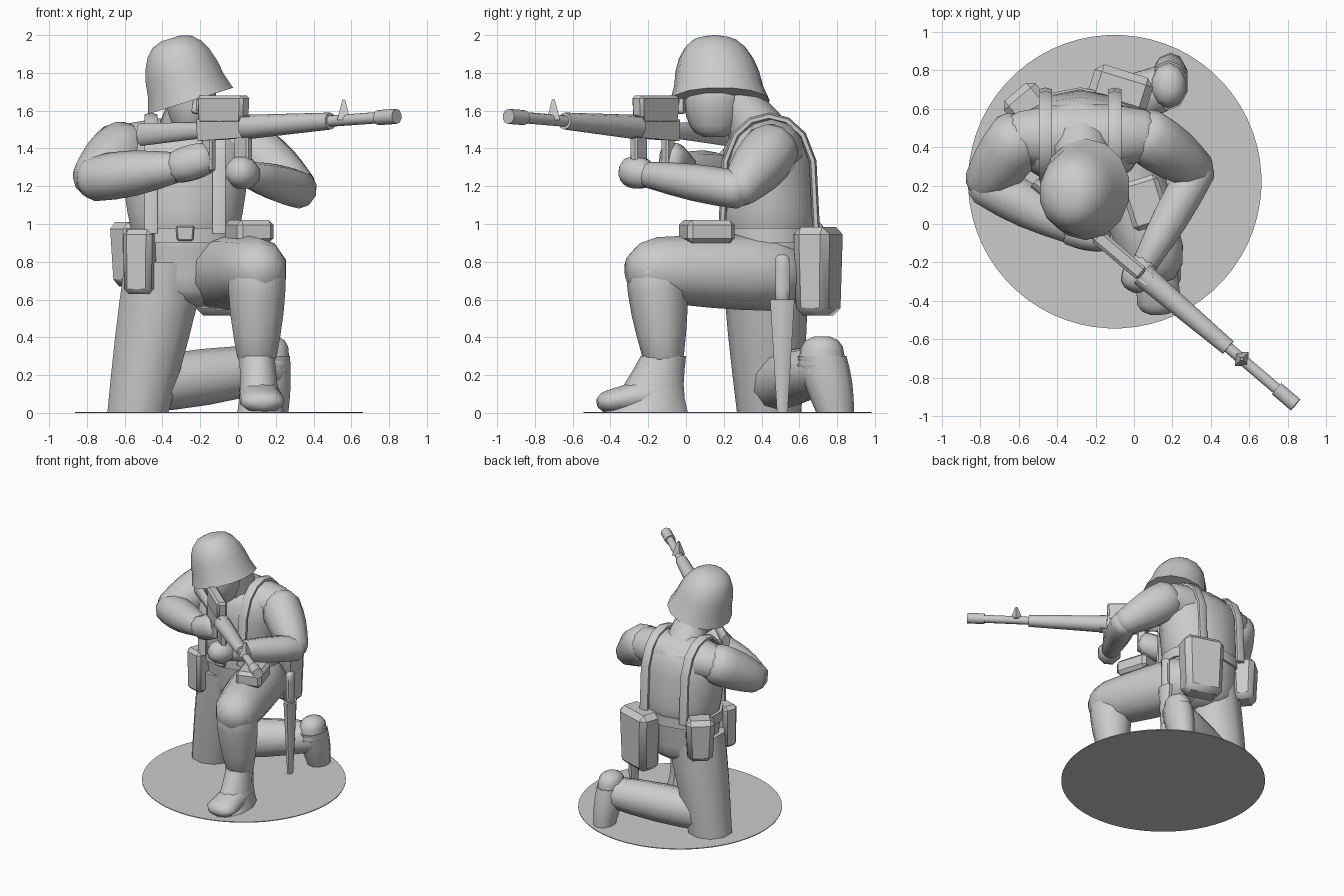
import bpy, bmesh, math
from mathutils import Vector, Matrix

if "Cube" in bpy.data.objects:
    bpy.data.objects.remove(bpy.data.objects["Cube"], do_unlink=True)

grey = bpy.data.materials.new("plain_grey")
grey.use_nodes = True
grey.diffuse_color = (.6, .6, .6, 1)
grey.node_tree.nodes["Principled BSDF"].inputs["Base Color"].default_value = grey.diffuse_color

UP = Vector((0, 0, 1))
BACK = Vector((0, 1, 0))


def finish(name, bm, angle=50):
    bmesh.ops.recalc_face_normals(bm, faces=bm.faces)
    mesh = bpy.data.meshes.new(name)
    bm.to_mesh(mesh)
    bm.free()
    obj = bpy.data.objects.new(name, mesh)
    bpy.context.collection.objects.link(obj)
    mesh.materials.append(grey)
    bpy.ops.object.select_all(action='DESELECT')
    obj.select_set(True)
    bpy.context.view_layer.objects.active = obj
    bpy.ops.object.shade_smooth_by_angle(angle=math.radians(angle))
    return obj


def skin(name, path, sizes, sides=10, level=False, angle=50):
    """Closed tube of oval rings along a path; level rings stay horizontal."""
    bm = bmesh.new()
    loops = []
    last = len(path) - 1
    for index, (centre, size) in enumerate(zip(path, sizes)):
        along = (path[min(index + 1, last)] - path[max(index - 1, 0)]).normalized()
        if level:
            along = UP
        side = along.cross(-BACK * along.z if abs(along.z) > .8 else UP).normalized()
        top = side.cross(along)
        loop = []
        for step in range(sides):
            turn = math.tau * (step + .5) / sides
            offset = side * size[0] * math.cos(turn) + top * size[1] * math.sin(turn)
            loop.append(bm.verts.new(centre + offset))
        loops.append(loop)
    for lower, upper in zip(loops, loops[1:]):
        for step in range(sides):
            after = (step + 1) % sides
            bm.faces.new((lower[step], lower[after], upper[after], upper[step]))
    bm.faces.new(loops[0])
    bm.faces.new(loops[-1])
    return finish(name, bm, angle)


def pair(size):
    return Vector(size if isinstance(size, tuple) else (size, size))


def body(name, start, end, size, end_size, swell=0, dome=.6, **options):
    """Tapered limb between two joints, with a swelling and rounded ends."""
    start, end = Vector(start), Vector(end)
    size, end_size = pair(size), pair(end_size)
    axis = (end - start).normalized()
    path, sizes = [], []
    for step in range(5):
        t = step / 4
        path.append(start.lerp(end, t))
        sizes.append(size.lerp(end_size, t) * (1 + swell * math.sin(math.pi * t)))
    if dome:
        for reach, shrink in ((.6, .8), (1, .4)):
            path.insert(0, start - axis * min(size) * dome * reach)
            sizes.insert(0, size * shrink)
            path.append(end + axis * min(end_size) * dome * reach)
            sizes.append(end_size * shrink)
    return skin(name, path, sizes, **options)


def pouch(name, centre, size, turn=0, taper=.85):
    """Bevelled box, narrower at the bottom."""
    bm = bmesh.new()
    bmesh.ops.create_cube(bm, size=1)
    for vert in bm.verts:
        if vert.co.z < 0:
            vert.co.xy *= taper
        vert.co *= Vector(size)
    bmesh.ops.bevel(bm, geom=bm.edges[:], offset=min(size) / 5, segments=1, affect='EDGES')
    bm.transform(Matrix.Translation(centre) @ Matrix.Rotation(turn, 4, 'Z'))
    return finish(name, bm, 35)


# Joints of the figure
waist = Vector((-.28, .44, .95))
chest = Vector((-.28, .43, 1.4))
left_hip = Vector((-.1, .45, .74))
left_knee = Vector((.1, -.16, .76))
left_ankle = Vector((.1, -.12, .3))
right_hip = Vector((-.38, .42, .8))
right_knee = Vector((-.53, .44, 0))
right_ankle = Vector((.18, .72, .3))
left_shoulder = Vector((.06, .46, 1.4))
left_elbow = Vector((.33, .28, 1.18))
left_wrist = Vector((.06, -.2, 1.26))
right_shoulder = Vector((-.6, .45, 1.4))
right_elbow = Vector((-.77, .21, 1.24))
right_wrist = Vector((-.32, -.03, 1.3))

# Base
ground = Vector((-.1, .22, 0))
body("base_disc", ground, ground + UP * .006, .763, .763, dome=0, sides=64, angle=30)

# Torso, pelvis and belt
body("torso", waist, chest, (.29, .26), (.34, .23), swell=.05, sides=14, level=True)
body("shoulder_yoke", right_shoulder, left_shoulder, (.14, .13), (.14, .13), swell=.3)
body("pelvis", waist - UP * .3, waist, (.28, .22), (.31, .26), dome=.4, sides=14, level=True)
body("belt", waist - UP * .05, waist + UP * .03, (.32, .27), (.32, .27), dome=0, sides=14, angle=30)

# Bent front leg and boot
body("front_thigh", left_hip, left_knee, .2, .17, swell=.05, dome=.9)
body("front_shin", left_knee, left_ankle, .16, .11, swell=.1)
body("front_boot", (.12, -.22, 0), left_ankle, (.13, .23), (.1, .12), swell=-.1, dome=0, level=True)
body("front_boot_toe", (.11, -.15, .1), (.13, -.41, .06), (.11, .1), (.12, .06), dome=1)

# Kneeling leg and upright rear boot
body("kneeling_thigh", right_knee, right_hip, (.17, .17), (.23, .23), swell=.03, dome=0, level=True)
body("kneeling_shin", right_knee + UP * .14, right_ankle - UP * .06, .14, .12, swell=.15)
body("rear_boot", (.19, .79, 0), right_ankle, (.08, .1), (.1, .13), swell=.1, dome=0, level=True)
body("rear_heel", right_ankle - UP * .05, right_ankle + UP * .05, (.1, .13), (.09, .11), level=True)

# Arms and hands
body("right_upper_arm", right_shoulder, right_elbow, .16, .12, swell=.1)
body("right_forearm", right_elbow, right_wrist, .12, .08, swell=.2)
body("right_hand", right_wrist, (-.17, -.08, 1.35), .09, (.07, .09), swell=.1, sides=8)
body("left_upper_arm", left_shoulder, left_elbow, .15, .1, swell=.15)
body("left_forearm", left_elbow, left_wrist, .1, .07, swell=.15)
body("left_hand", left_wrist, (0, -.3, 1.28), .07, .08, swell=.2, sides=8)

# Head and neck
head = Vector((-.25, .15, 1.7))
body("neck", chest, head + BACK * .1, .18, .1)
body("head", head - UP * .18, head, (.1, .13), (.14, .16), swell=.1, level=True)
body("nose", head + Vector((.03, -.17, 0)), head + Vector((.03, -.18, -.1)), .01, .03, sides=6)

# Helmet: a full dome with a flared rim, leaning toward the right shoulder
path, sizes = [], []
for step in range(7):
    rise = math.pi / 2 * step / 6.5
    path.append(Vector((0, -.03 * math.sin(rise), .35 * math.sin(rise) - .03)))
    sizes.append(Vector((.22, .24)) * math.cos(rise) ** .65 * (1.1 if step == 0 else 1))
helmet = skin("helmet", path, sizes, sides=14, level=True)
helmet.data.transform(Matrix.Translation((-.26, .18, 1.68)) @ Matrix.Rotation(-.3, 4, 'Y'))

# Rifle pieces share one axis from butt to muzzle
butt = Vector((-.56, .25, 1.47))
muzzle = Vector((.84, -.94, 1.57))
aim = math.atan2(muzzle.y - butt.y, muzzle.x - butt.x)


def rifle_part(name, start, end, size, end_size, **options):
    body("rifle_" + name, butt.lerp(muzzle, start), butt.lerp(muzzle, end),
         size, end_size, dome=0, **options)


def rifle_block(name, place, lift, size):
    pouch("rifle_" + name, butt.lerp(muzzle, place) + UP * lift, size, aim, .95)


rifle_part("stock", .03, .3, (.03, .06), (.03, .04))
rifle_part("receiver", .26, .46, (.05, .08), (.05, .08), sides=4)
rifle_part("handguard", .43, .75, .065, .045)
rifle_part("barrel", .7, .95, .03, .03)
rifle_part("muzzle", .93, 1, .04, .04)
rifle_block("carry_handle", .345, .1, (.32, .08, .15))
rifle_block("magazine", .42, -.16, (.1, .05, .28))
rifle_block("grip", .29, -.12, (.07, .05, .2))
sight = butt.lerp(muzzle, .8)
body("rifle_front_sight", sight, sight + UP * .11, .05, .01, dome=0, sides=4, angle=30)

# Belt gear
pouch("left_canteen", (-.07, .7, .75), (.32, .2, .47), -.3, .9)
pouch("right_canteen", (-.56, .62, .84), (.22, .18, .34), .7)
pouch("right_front_pouch", (-.52, .23, .8), (.16, .13, .34), -.3, .95)
pouch("left_front_pouch", (.06, .11, .96), (.2, .26, .12), .3, 1)
pouch("belt_buckle", waist - BACK * .27, (.1, .04, .08))

# Bayonet hanging from the belt
tip = Vector((.12, .51, 0))
guard = tip + UP * .6
body("bayonet_sheath", tip, guard, (.02, .03), (.04, .07), dome=0, sides=8)
body("bayonet_handle", guard, guard + UP * .22, (.03, .04), (.03, .04), sides=8)

# Flat load straps arching over both shoulders
for label, shift in (("right", -.18), ("left", .18)):
    arch = []
    for step in range(9):
        turn = math.pi * step / 8
        arch.append(waist + Vector((shift, -.25 * math.cos(turn), .62 * math.sin(turn) ** .5)))
    skin(label + "_strap", arch, [Vector((.04, .02))] * len(arch), sides=6)
